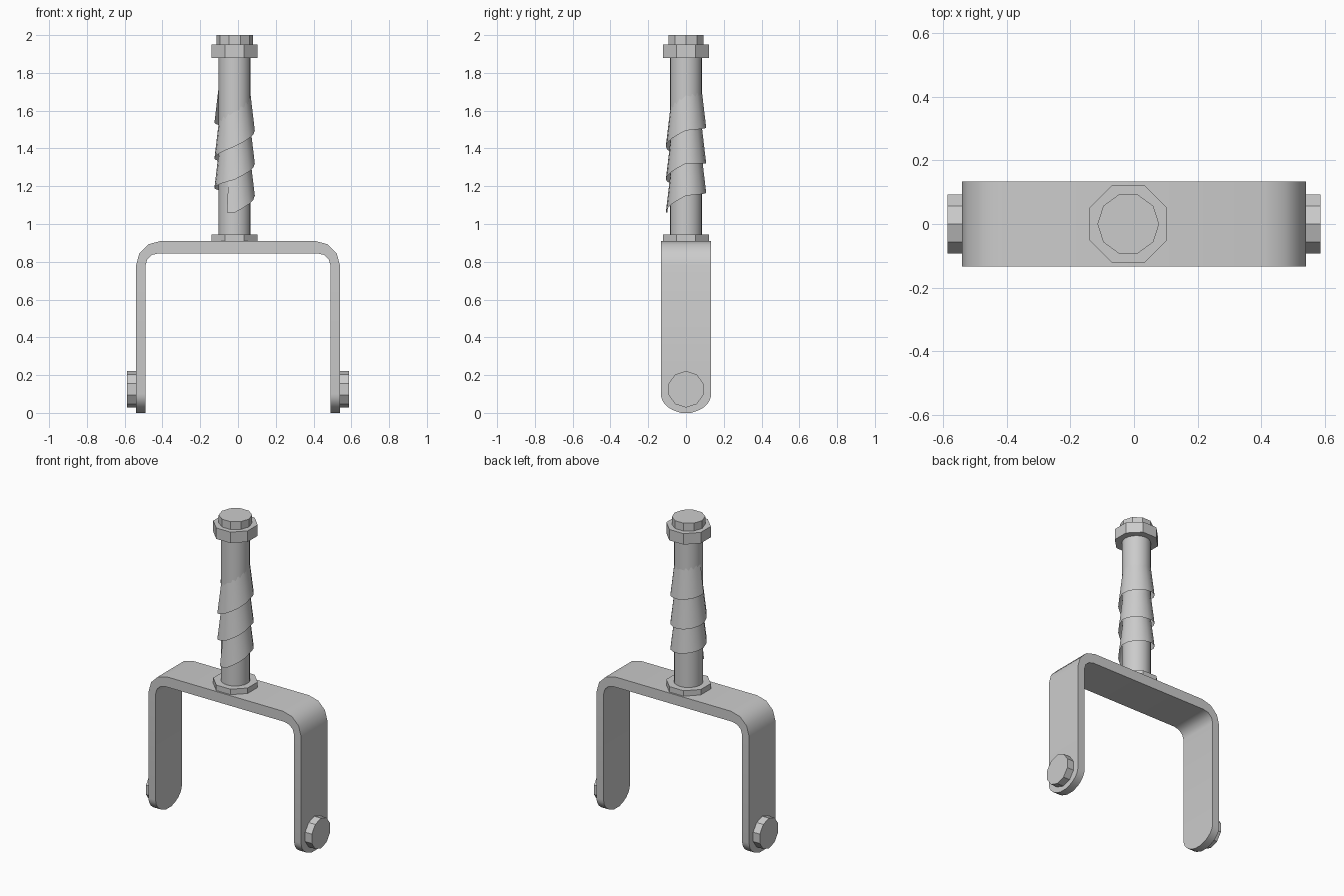
import bpy
import bmesh
from math import cos, sin, pi, radians
from mathutils import Matrix

cube = bpy.data.objects.get("Cube")
if cube:
    bpy.data.objects.remove(cube, do_unlink=True)

steel = bpy.data.materials.new("grey_steel")
steel.use_nodes = True
GREY = (0.6, 0.6, 0.6, 1)
steel.diffuse_color = GREY
steel.node_tree.nodes["Principled BSDF"].inputs["Base Color"].default_value = GREY

STEM_X = -0.018


def finish(name, bm):
    bmesh.ops.recalc_face_normals(bm, faces=bm.faces)
    mesh = bpy.data.meshes.new(name)
    bm.to_mesh(mesh)
    bm.free()
    mesh.materials.append(steel)
    ob = bpy.data.objects.new(name, mesh)
    bpy.context.collection.objects.link(ob)
    bpy.ops.object.select_all(action="DESELECT")
    ob.select_set(True)
    bpy.context.view_layer.objects.active = ob
    bpy.ops.object.shade_smooth_by_angle(angle=radians(34))
    return ob


def prism(name, sides, radius, depth, centre, turn=0.0, along_x=False):
    bm = bmesh.new()
    m = Matrix.Translation(centre)
    if along_x:
        m = m @ Matrix.Rotation(pi / 2, 4, "Y")
    m = m @ Matrix.Rotation(turn, 4, "Z")
    bmesh.ops.create_cone(bm, cap_ends=True, segments=sides, radius1=radius,
                          radius2=radius, depth=depth, matrix=m)
    return finish(name, bm)


# Bracket: rows of (outer point, inner point, half width) up one leg, then mirrored
W, OUT, INN, TOP, UNDER = 0.133, 0.54, 0.49, 0.91, 0.845
rows = []
for i in range(1, 9):                       # rounded foot
    t = i * pi / 16
    z = 0.1 * (1 - cos(t)) if i > 1 else 0
    rows.append(((OUT, z), (INN, z), W * sin(t)))
for i in range(4):                          # bend
    a = i * pi / 6
    rows.append(((0.41 + 0.13 * cos(a), 0.78 + 0.13 * sin(a)),
                 (0.42 + 0.07 * cos(a), 0.78 + 0.065 * sin(a)), W))
rows += [((-o[0], o[1]), (-n[0], n[1]), w) for o, n, w in reversed(rows)]

bm = bmesh.new()
rings = [[bm.verts.new((p[0], y, p[1])) for p, y in ((o, -w), (o, w), (n, w), (n, -w))]
         for o, n, w in rows]
for a, b in zip(rings, rings[1:]):
    for k in range(4):
        j = (k + 1) % 4
        bm.faces.new((a[k], a[j], b[j], b[k]))
bm.faces.new(rings[0])
bm.faces.new(rings[-1])
finish("fork_bracket", bm)

# Axle bolt heads on the outside of each leg
for side, label in ((1, "left"), (-1, "right")):
    prism(label + "_bolt_head", 10, 0.097, 0.05, (side * 0.562, 0, 0.125),
          pi / 2, along_x=True)

# Stem with its nuts and end cap
prism("stem", 20, 0.085, 0.98, (STEM_X, 0, 1.395))
OCT = 0.122 / cos(pi / 8)
prism("lower_nut", 8, OCT, 0.035, (STEM_X, 0, 0.9275), pi / 8)
prism("upper_nut", 8, OCT, 0.07, (STEM_X, 0, 1.915), pi / 8)
prism("stem_cap", 10, 0.097, 0.05, (STEM_X, 0, 1.975), pi / 2)

# Wrap: flared ribbon winding up the stem, lower edge height at each quarter turn
heights = [1.06, 1.15, 1.165, 1.19, 1.235, 1.32, 1.32, 1.345, 1.41, 1.495, 1.51, 1.535]
STEPS = 4
bm = bmesh.new()
columns = []
for i in range(-1, STEPS * (len(heights) - 1) + 1):
    q = max(i, 0) / STEPS
    k = min(int(q), len(heights) - 2)
    z = heights[k] + (heights[k + 1] - heights[k]) * (q - k)
    a = -pi / 2 + i / STEPS * pi / 2
    columns.append([bm.verts.new((STEM_X + r * cos(a), r * sin(a), z + h))
                    for r, h in ((0.107, 0), (0.095, 0.1), (0.0845, 0.19))])
for a, b in zip(columns, columns[1:]):
    for k in range(2):
        bm.faces.new((a[k], b[k], b[k + 1], a[k + 1]))
wrap = finish("grip_wrap", bm)
